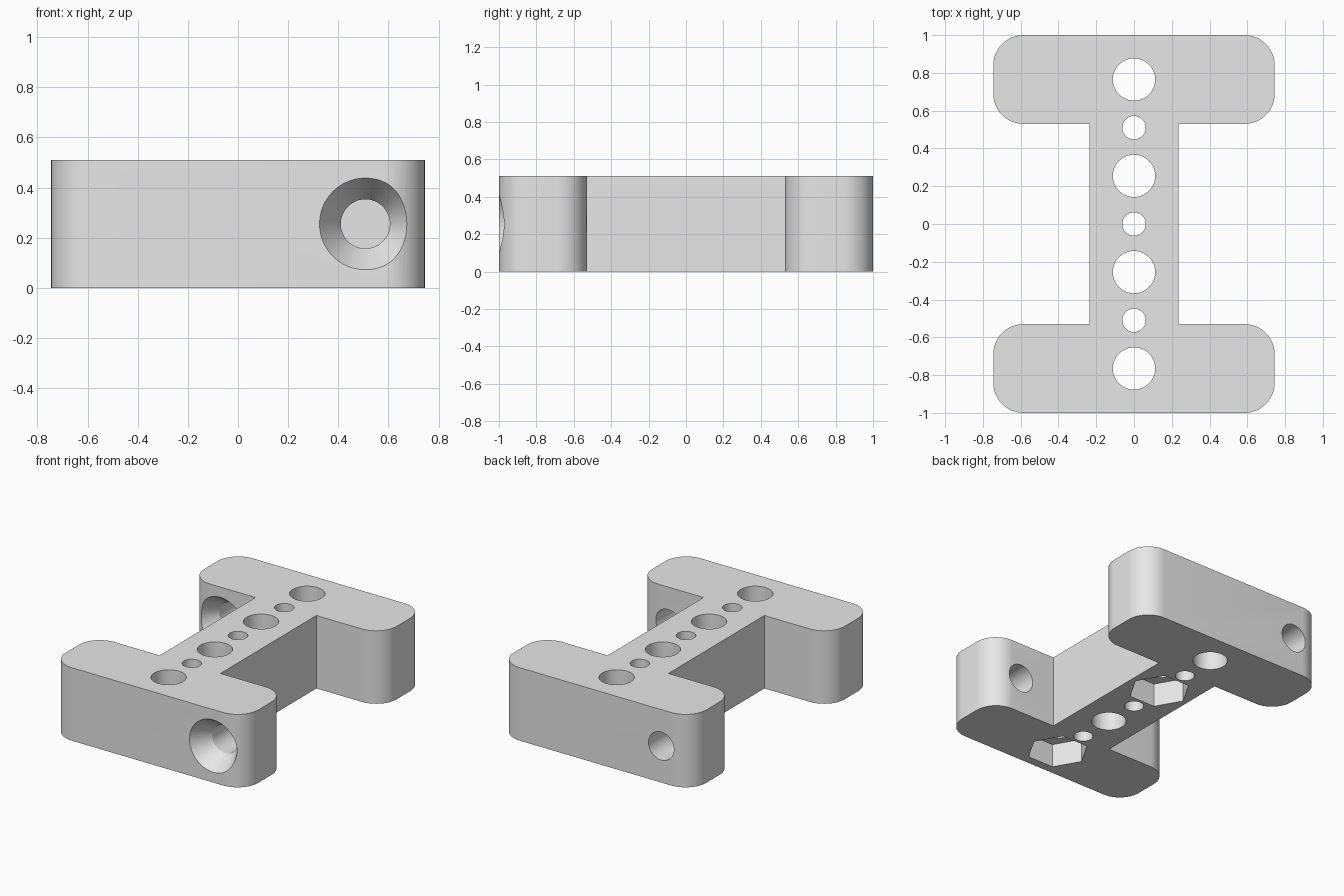
import bpy, bmesh
from math import pi, sin, cos
from mathutils import Matrix

cube = bpy.data.objects.get("Cube")
if cube:
    bpy.data.objects.remove(cube, do_unlink=True)

HEIGHT = 0.51
BAR_X, BAR_IN, BAR_OUT = 0.745, 0.53, 1.0
WEB_X, CORNER = 0.235, 0.16
MID_Z, SIDE_X = 0.255, 0.508

grey = bpy.data.materials.new("plain grey")
grey.use_nodes = True
grey.diffuse_color = (0.8, 0.8, 0.8, 1)
grey.node_tree.nodes["Principled BSDF"].inputs["Base Color"].default_value = (0.8, 0.8, 0.8, 1)


def make_object(name, bm):
    bmesh.ops.recalc_face_normals(bm, faces=bm.faces)
    mesh = bpy.data.meshes.new(name)
    bm.to_mesh(mesh)
    bm.free()
    mesh.materials.append(grey)
    obj = bpy.data.objects.new(name, mesh)
    bpy.context.collection.objects.link(obj)
    return obj


def arc(cx, cy, start, steps=12):
    """Quarter-circle corner, counter-clockwise from the start angle."""
    angles = [start + pi / 2 * i / steps for i in range(steps + 1)]
    return [(cx + CORNER * cos(a), cy + CORNER * sin(a)) for a in angles]


def cutter(profile, location, matrix=Matrix(), sides=48):
    """Solid of revolution about local z from (radius, height) pairs."""
    bm = bmesh.new()
    rings = [[bm.verts.new((r * cos(2 * pi * i / sides), r * sin(2 * pi * i / sides), h))
              for i in range(sides)] for r, h in profile]
    for low, high in zip(rings, rings[1:]):
        for i in range(sides):
            j = (i + 1) % sides
            bm.faces.new((low[i], low[j], high[j], high[i]))
    bm.faces.new(rings[0])
    bm.faces.new(rings[-1])
    bm.transform(Matrix.Translation(location) @ matrix)
    obj = make_object("hole_cutter", bm)
    obj.hide_render = True
    return obj


# I-shaped block: half outline, then the same half turned around
half = [(WEB_X, BAR_IN)]
half += arc(BAR_X - CORNER, BAR_IN + CORNER, -pi / 2)
half += arc(BAR_X - CORNER, BAR_OUT - CORNER, 0)
half += arc(CORNER - BAR_X, BAR_OUT - CORNER, pi / 2)
half += arc(CORNER - BAR_X, BAR_IN + CORNER, pi)
half += [(-WEB_X, BAR_IN)]
bm = bmesh.new()
outline = half + [(-x, -y) for x, y in half]
base = bm.faces.new([bm.verts.new((x, y, 0)) for x, y in outline])
top = bmesh.ops.extrude_face_region(bm, geom=[base])["geom"]
bmesh.ops.translate(bm, vec=(0, 0, HEIGHT),
                    verts=[v for v in top if isinstance(v, bmesh.types.BMVert)])
block = make_object("spacer_block", bm)

# Row of vertical holes, alternating large and small
cutters = []
for i in range(-3, 4):
    radius = 0.112 if i % 2 else 0.062
    cutters.append(cutter([(radius, -0.1), (radius, HEIGHT + 0.1)], (0, i * 0.255, 0)))

# Hexagonal nut pockets underneath
for y in (-0.765, 0.255):
    cutters.append(cutter([(0.2, -0.1), (0.2, 0.165)], (0, y, 0), sides=6))

# Countersunk cross holes through each bar, running front to back
to_back = Matrix.Rotation(-pi / 2, 4, "X")
sink = [(0.216, -0.05), (0.183, 0), (0.098, 0.13), (0.098, 0.52)]
for x, y in ((SIDE_X, -BAR_OUT), (-SIDE_X, BAR_IN)):
    cutters.append(cutter(sink, (x, y, MID_Z), to_back))

bpy.context.view_layer.objects.active = block
for obj in cutters:
    mod = block.modifiers.new("hole", "BOOLEAN")
    mod.operation = "DIFFERENCE"
    mod.solver = "EXACT"
    mod.object = obj
    bpy.ops.object.modifier_apply(modifier=mod.name)
    bpy.data.objects.remove(obj, do_unlink=True)

bpy.ops.object.select_all(action="DESELECT")
block.select_set(True)
bpy.ops.object.shade_smooth_by_angle(angle=pi / 6)
